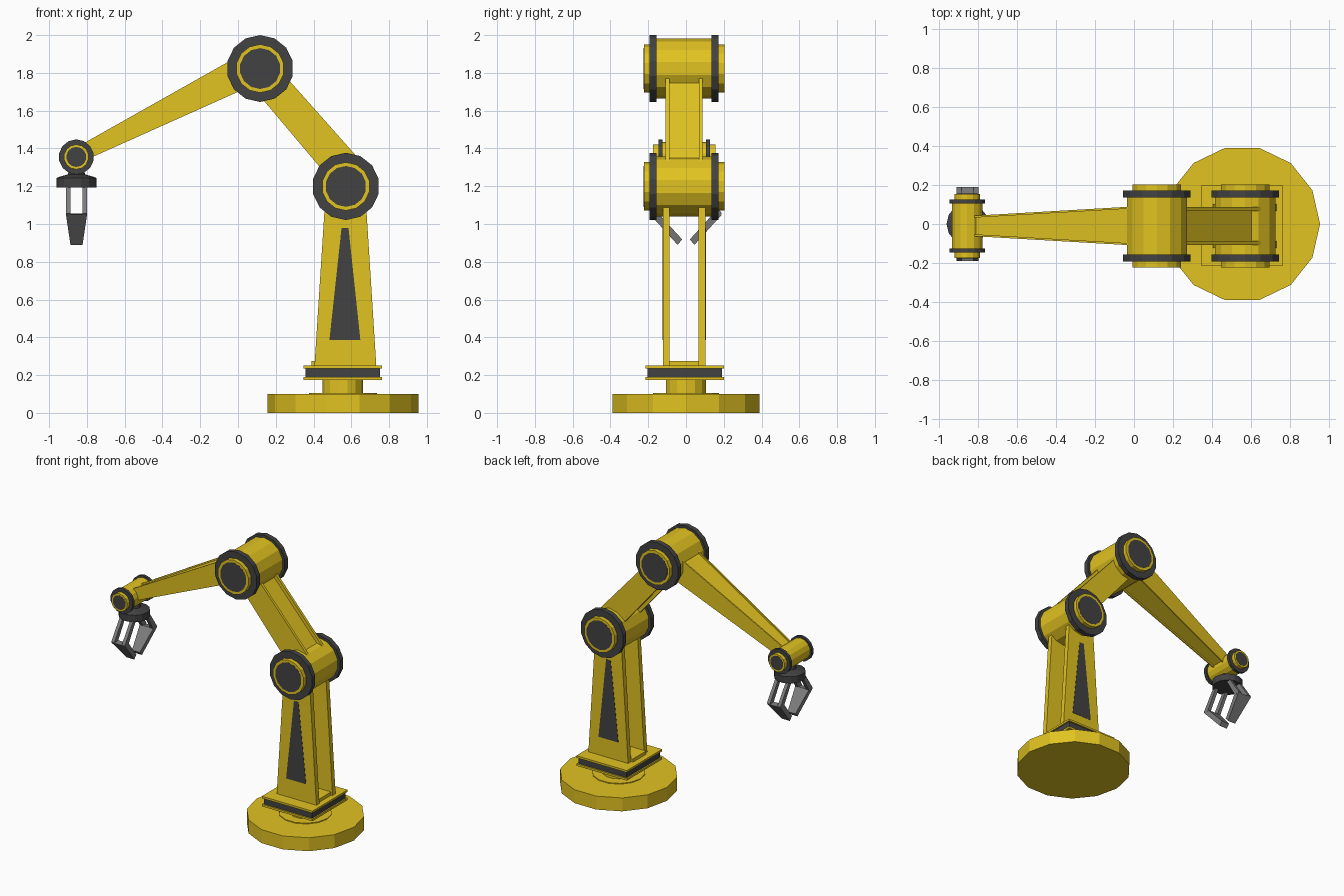
import bpy, bmesh, math
from mathutils import Vector, Matrix

if "Cube" in bpy.data.objects:
    bpy.data.objects.remove(bpy.data.objects["Cube"])

CY = -0.01   # centre line of the arm


def material(name, rgb):
    m = bpy.data.materials.new(name)
    m.diffuse_color = (*rgb, 1)
    m.use_nodes = True
    m.node_tree.nodes["Principled BSDF"].inputs["Base Color"].default_value = m.diffuse_color
    return m


YELLOW = material("yellow_paint", (0.75, 0.54, 0.015))
DARK = material("dark_rubber", (0.055, 0.055, 0.055))
GREY = material("gripper_metal", (0.2, 0.2, 0.2))


def finish(name, bm, mat):
    bmesh.ops.recalc_face_normals(bm, faces=bm.faces[:])
    me = bpy.data.meshes.new(name)
    bm.to_mesh(me)
    bm.free()
    me.materials.append(mat)
    ob = bpy.data.objects.new(name, me)
    bpy.context.collection.objects.link(ob)
    return ob


def loft(name, rings, mat):
    """Skin a list of equal-length point rings and cap both ends."""
    bm = bmesh.new()
    vs = [[bm.verts.new(p) for p in ring] for ring in rings]
    n = len(vs[0])
    for a, b in zip(vs, vs[1:]):
        for i in range(n):
            j = (i + 1) % n
            bm.faces.new((a[i], a[j], b[j], b[i]))
    bm.faces.new(vs[0])
    bm.faces.new(vs[-1])
    return finish(name, bm, mat)


def turned(name, profile, centre, mat, axis="Z", n=14):
    """Faceted turned part from (radius, height) pairs."""
    phase = 0 if axis == "Z" else math.pi / 2
    rot = Matrix.Identity(3) if axis == "Z" else Matrix.Rotation(-math.pi / 2, 3, "X")
    rings = []
    for r, h in profile:
        ring = []
        for i in range(n):
            a = phase + math.tau * i / n
            ring.append(Vector(centre) + rot @ Vector((r * math.cos(a), r * math.sin(a), h)))
        rings.append(ring)
    return loft(name, rings, mat)


def slab(name, prof, y0, y1, mat):
    """Extrude an xz outline between two y values."""
    return loft(name, [[(x, y, z) for x, z in prof] for y in (y0, y1)], mat)


def box(name, x, y, z, mat):
    return slab(name, [(x[0], z[0]), (x[1], z[0]), (x[1], z[1]), (x[0], z[1])], *y, mat)


def joint(name, x, z, body, disc, cap, face, h_in, h_out, h_cap):
    """Drum with two dark flanges and ringed end caps."""
    c = (x, CY, z)
    turned(name + "_drum", [(body, -h_in), (body, h_in)], c, YELLOW, "Y")
    turned(name + "_caps", [(cap, -h_cap), (cap, h_cap)], c, YELLOW, "Y")
    turned(name + "_cap_faces", [(face, -h_cap - .001), (face, h_cap + .001)], c, DARK, "Y")
    for s, side in ((-1, "front"), (1, "back")):
        turned(f"{name}_{side}_flange", [(disc, s * h_in), (disc, s * h_out)], c, DARK, "Y")


def arm(name, top, bottom, half, t, inset):
    """Two tapered side plates with a slightly recessed box between them.
    top / bottom: edge lines as two xz points; half: half width at each end."""
    def ring(k, y0, y1, d):
        (xt, zt), (xb, zb) = top[k], bottom[k]
        v = (Vector((xb, zb)) - Vector((xt, zt))).normalized() * d
        return [(xt + v.x, y0, zt + v.y), (xt + v.x, y1, zt + v.y),
                (xb - v.x, y1, zb - v.y), (xb - v.x, y0, zb - v.y)]
    for s, side in ((-1, "front"), (1, "back")):
        loft(f"{name}_{side}_plate",
             [ring(k, CY + s * half[k], CY + s * (half[k] - t), 0) for k in (0, 1)], YELLOW)
    loft(name + "_web",
         [ring(k, CY - half[k] + t, CY + half[k] - t, inset) for k in (0, 1)], YELLOW)


# Base and turntable
BX = 0.555
turned("base_disc", [(.40, 0), (.40, .10)], (BX, 0, 0), YELLOW)
turned("base_ring", [(.18, .10), (.18, .106)], (BX, 0, 0), YELLOW)
turned("turntable_neck", [(.108, .10), (.108, .18)], (BX, 0, 0), YELLOW)
for nm, h, z, m in (("lower_plate", .208, (.175, .19), YELLOW),
                    ("spacer", .198, (.19, .235), DARK),
                    ("upper_plate", .208, (.235, .25), YELLOW)):
    box("turntable_" + nm, (BX - h, BX + h), (CY + .003 - h, CY + .003 + h), z, m)
box("column_foot", (.39, .72), (CY - .078, CY + .078), (.25, .274), YELLOW)

# Column plates with dark wedge panels
for s, side in ((-1, "front"), (1, "back")):
    slab(f"column_{side}_plate", [(.405, .25), (.732, .25), (.675, 1.15), (.463, 1.15)],
         CY + s * .077, CY + s * .113, YELLOW)
    slab(f"column_{side}_panel", [(.484, .385), (.648, .385), (.585, .978), (.548, .978)],
         CY + s * .112, CY + s * .115, DARK)

# Joints
joint("shoulder", .571, 1.199, .158, .178, .128, .108, .146, .183, .213)
joint("elbow", .117, 1.823, .158, .177, .128, .108, .146, .183, .213)
joint("wrist", -.856, 1.355, .08, .093, .066, .053, .115, .136, .165)

# Arms
arm("upper_arm", [(.66, 1.322), (.20, 1.84)], [(.51, 1.21), (.08, 1.72)], (.098, .098), .02, .025)
arm("forearm", [(.05, 1.916), (-.83, 1.42)], [(.05, 1.722), (-.83, 1.328)], (.103, .052), .01, .012)

# Gripper
GX = -.855
turned("gripper_palm", [(.04, 1.29), (.045, 1.263), (.09, 1.25), (.107, 1.243), (.107, 1.192)],
       (GX, 0, 0), DARK)
for s, side in ((-1, "front"), (1, "back")):
    def section(w0, w1, edge):
        return [(GX + w0, s * edge[0][0], edge[0][1]), (GX + w1, s * edge[0][0], edge[0][1]),
                (GX + w1, s * edge[1][0], edge[1][1]), (GX + w0, s * edge[1][0], edge[1][1])]
    root = ((.055, 1.20), (.09, 1.20))
    knee = ((.152, 1.04), (.19, 1.055))
    for a, b, part in ((-.056, -.031, "left"), (.031, .056, "right")):
        loft(f"{side}_finger_{part}_bar", [section(a, b, root), section(a, b, knee)], GREY)
    # Tapered tip turned inwards
    loft(f"{side}_finger_tip",
         [section(-.056, .056, ((.145, 1.055), (.19, 1.05))),
          section(-.032, .032, ((.02, .918), (.045, .89)))], GREY)
